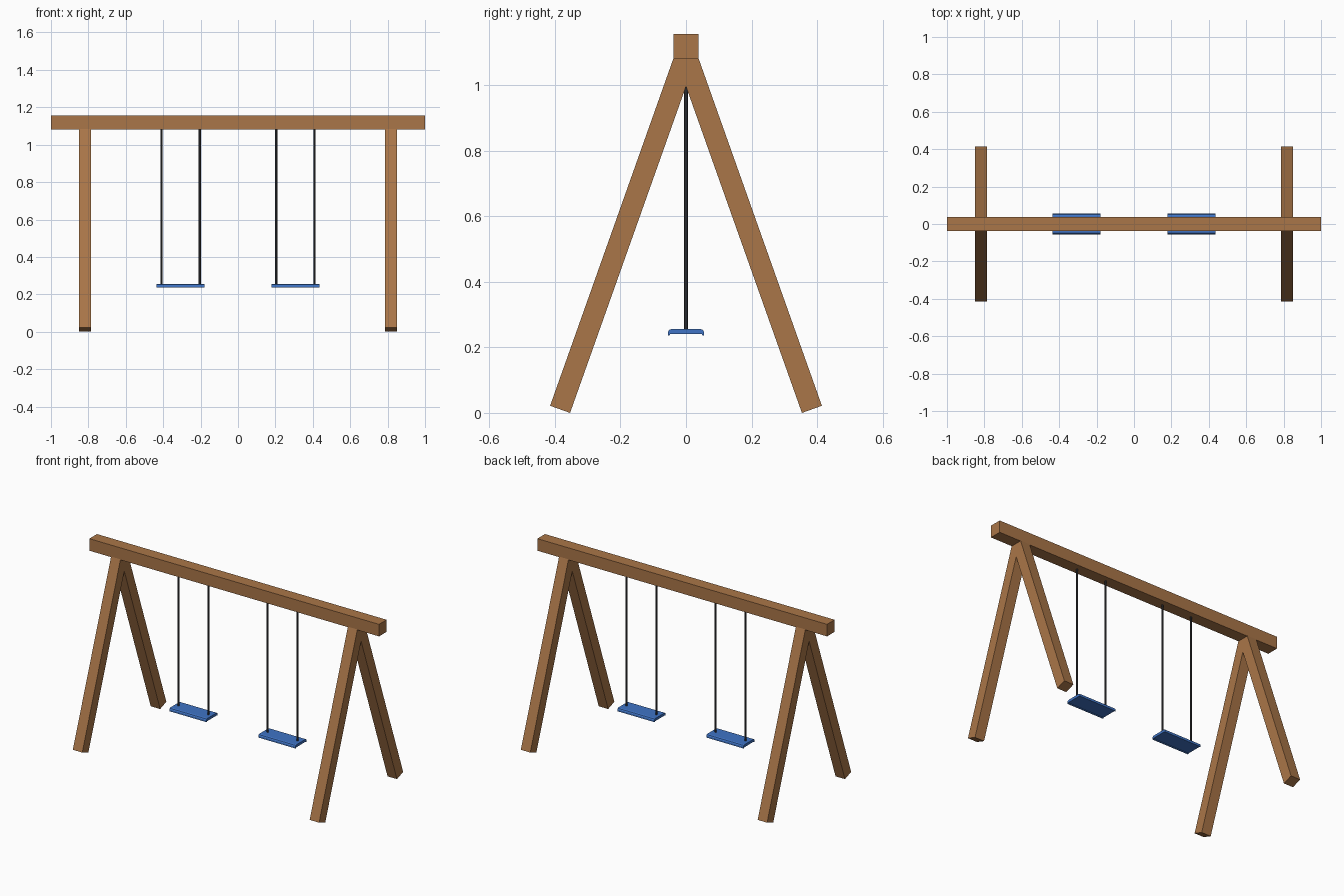
import bpy, bmesh, math

if "Cube" in bpy.data.objects:
    bpy.data.objects.remove(bpy.data.objects["Cube"])

def material(name, rgb):
    m = bpy.data.materials.new(name)
    m.diffuse_color = (*rgb, 1)
    m.use_nodes = True
    m.node_tree.nodes["Principled BSDF"].inputs["Base Color"].default_value = m.diffuse_color
    return m

WOOD = material("warm wood", (0.40, 0.18, 0.065))
BLUE = material("seat blue", (0.05, 0.175, 0.56))
DARK = material("dark rope", (0.04, 0.04, 0.045))

def finish(obj, name, mat):
    obj.name = name
    obj.data.materials.append(mat)
    return obj

def box(name, loc, size, mat, tilt=0):
    bpy.ops.mesh.primitive_cube_add(size=1, location=loc, rotation=(tilt, 0, 0))
    obj = bpy.context.object
    obj.scale = size
    return finish(obj, name, mat)

def extrude_x(name, profile, x0, x1, mat):
    """Prism along x from a (y, z) outline."""
    bm = bmesh.new()
    face = bm.faces.new([bm.verts.new((x0, y, z)) for y, z in profile])
    ext = bmesh.ops.extrude_face_region(bm, geom=[face])["geom"]
    verts = [g for g in ext if isinstance(g, bmesh.types.BMVert)]
    bmesh.ops.translate(bm, verts=verts, vec=(x1 - x0, 0, 0))
    bmesh.ops.recalc_face_normals(bm, faces=bm.faces)
    mesh = bpy.data.meshes.new(name)
    bm.to_mesh(mesh)
    bm.free()
    obj = bpy.data.objects.new(name, mesh)
    bpy.context.collection.objects.link(obj)
    return finish(obj, name, mat)

# Top beam
box("top_beam", (0, 0, 1.1175), (2, 0.075, 0.075), WOOD)

# Slanted legs, two at each end, their tops buried in the beam
TILT, LENGTH = math.radians(19.55), 1.15
for x, end in ((-0.8175, "left"), (0.8175, "right")):
    for side, label in ((-1, "front"), (1, "back")):
        y = side * (0.384 - math.sin(TILT) * LENGTH / 2)
        z = 0.0108 + math.cos(TILT) * LENGTH / 2
        box(f"{end}_{label}_leg", (x, y, z), (0.065, 0.0647, LENGTH), WOOD, side * TILT)

# Seat outline: rounded top edges and shallow lips under front and back
half = [(0.043, 0.256), (0.051, 0.253), (0.055, 0.247), (0.055, 0.236),
        (0.050, 0.236), (0.048, 0.240)]
outline = half + [(-y, z) for y, z in reversed(half)]

# Two swings, each a seat on two ropes
for cx, end in ((-0.307, "left"), (0.307, "right")):
    extrude_x(f"{end}_seat", outline, cx - 0.128, cx + 0.128, BLUE)
    for dx, label in ((-0.1025, "left"), (0.1025, "right")):
        bpy.ops.mesh.primitive_cylinder_add(vertices=8, radius=0.0055, depth=0.85,
                                            location=(cx + dx, 0, 0.67))
        finish(bpy.context.object, f"{end}_swing_{label}_rope", DARK)
